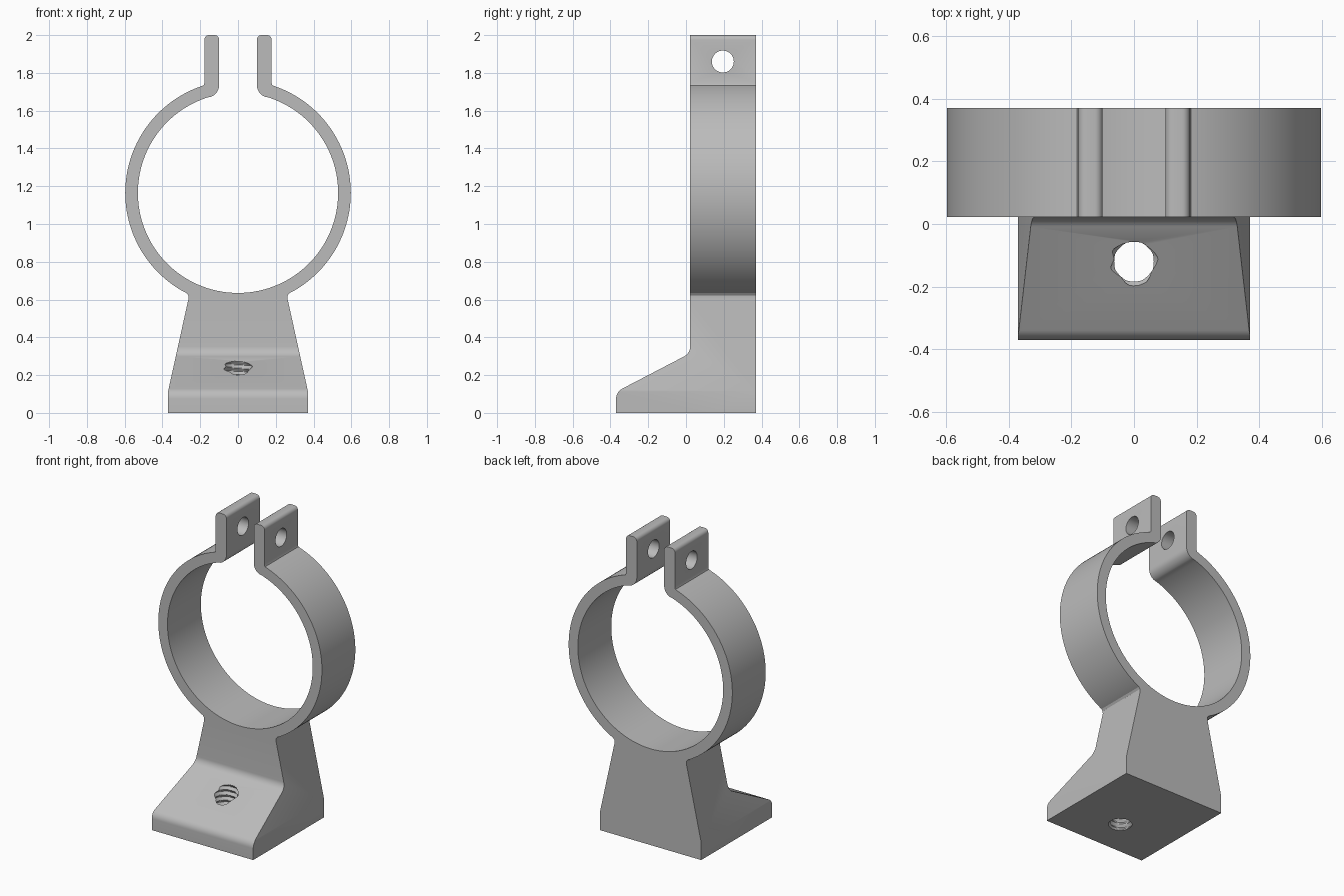
import bpy, bmesh, math
from math import sin, cos, pi, radians

if "Cube" in bpy.data.objects:
    bpy.data.objects.remove(bpy.data.objects["Cube"])

CZ, R_OUT, R_IN = 1.165, 0.597, 0.53   # ring centre height and radii
Y_FRONT, Y_BACK = 0.022, 0.37          # ring depth

grey = bpy.data.materials.new("grey plastic")
grey.diffuse_color = (0.5, 0.5, 0.5, 1)
grey.use_nodes = True
grey.node_tree.nodes["Principled BSDF"].inputs["Base Color"].default_value = grey.diffuse_color


def arc(cx, cy, r, a0, a1, n):
    """Points on an arc, angles in degrees."""
    return [(cx + r * cos(radians(a0 + (a1 - a0) * i / n)),
             cy + r * sin(radians(a0 + (a1 - a0) * i / n))) for i in range(n + 1)]


def make_object(name, bm):
    bmesh.ops.recalc_face_normals(bm, faces=bm.faces)
    me = bpy.data.meshes.new(name)
    bm.to_mesh(me)
    bm.free()
    me.materials.append(grey)
    ob = bpy.data.objects.new(name, me)
    bpy.context.collection.objects.link(ob)
    return ob


def prism(name, points, direction):
    """Extrude a closed outline of 3D points along a direction."""
    bm = bmesh.new()
    face = bm.faces.new([bm.verts.new(p) for p in points])
    ext = bmesh.ops.extrude_face_region(bm, geom=[face])
    bmesh.ops.translate(bm, vec=direction,
                        verts=[v for v in ext["geom"] if isinstance(v, bmesh.types.BMVert)])
    return make_object(name, bm)


def boolean(target, tool, operation):
    mod = target.modifiers.new(operation, 'BOOLEAN')
    mod.object, mod.operation, mod.solver = tool, operation, 'EXACT'
    bpy.context.view_layer.objects.active = target
    bpy.ops.object.modifier_apply(modifier=mod.name)
    bpy.data.objects.remove(tool, do_unlink=True)


# Right half of the front outline: foot, neck, ring, clamp tab, inner bore
half = [(0, 0), (0.37, 0), (0.37, 0.115), (0.262, 0.605), (0.263, 0.622), (0.272, 0.634)]
half += arc(0, CZ, R_OUT, -61.5, 71, 56)
half += [(0.182, 1.734), (0.178, 1.745)]
half += arc(0.153, 1.975, 0.025, 0, 90, 6) + arc(0.125, 1.975, 0.025, 90, 180, 6)
half += arc(0.165, 1.735, 0.065, 180, 252, 10)
half += arc(0, CZ, R_IN, 73, -90, 72)
outline = half + [(-x, z) for x, z in reversed(half[1:-1])]
clamp = prism("clamp_bracket", [(x, -0.5, z) for x, z in outline], (0, 1, 0))

# Side outline: flat foot, rounded toe, sloped top, filleted riser
side = [(Y_BACK, 0), (Y_BACK, 2.1), (Y_FRONT, 2.1)]
side += arc(Y_FRONT - 0.06, 0.352, 0.06, 0, -61, 8)
side += arc(-0.31, 0.075, 0.06, 119, 180, 8) + [(-0.37, 0)]
side_block = prism("side_block", [(-1, y, z) for y, z in side], (2, 0, 0))
boolean(clamp, side_block, 'INTERSECT')

# Bolt hole through both tabs
bolt = prism("bolt_cutter", [(-0.5, y, z) for y, z in arc(0.195, 1.86, 0.058, 0, 352.5, 47)],
             (1, 0, 0))
boolean(clamp, bolt, 'DIFFERENCE')

# Threaded screw hole in the foot: helical triangular ridges
SEG, STEPS, PITCH = 32, 8, 0.035
Z0, Z1 = -0.05, 0.32
rows = round((Z1 - Z0) / PITCH * STEPS)
bm = bmesh.new()
grid = []
for k in range(rows + 1):
    ring = []
    for s in range(SEG):
        t = (k / STEPS - s / SEG) % 1
        r = 0.063 + 0.015 * (1 - abs(2 * t - 1))
        a = 2 * pi * s / SEG
        ring.append(bm.verts.new((r * cos(a), -0.12 + r * sin(a), Z0 + (Z1 - Z0) * k / rows)))
    grid.append(ring)
for low, high in zip(grid, grid[1:]):
    for s in range(SEG):
        n = (s + 1) % SEG
        bm.faces.new((low[s], low[n], high[n]))
        bm.faces.new((low[s], high[n], high[s]))
bm.faces.new(grid[0])
bm.faces.new(grid[-1])
boolean(clamp, make_object("thread_cutter", bm), 'DIFFERENCE')

# Smooth curved walls, crisp edges elsewhere
bpy.ops.object.select_all(action='DESELECT')
clamp.select_set(True)
bpy.context.view_layer.objects.active = clamp
bpy.ops.object.shade_smooth_by_angle(angle=radians(25))
